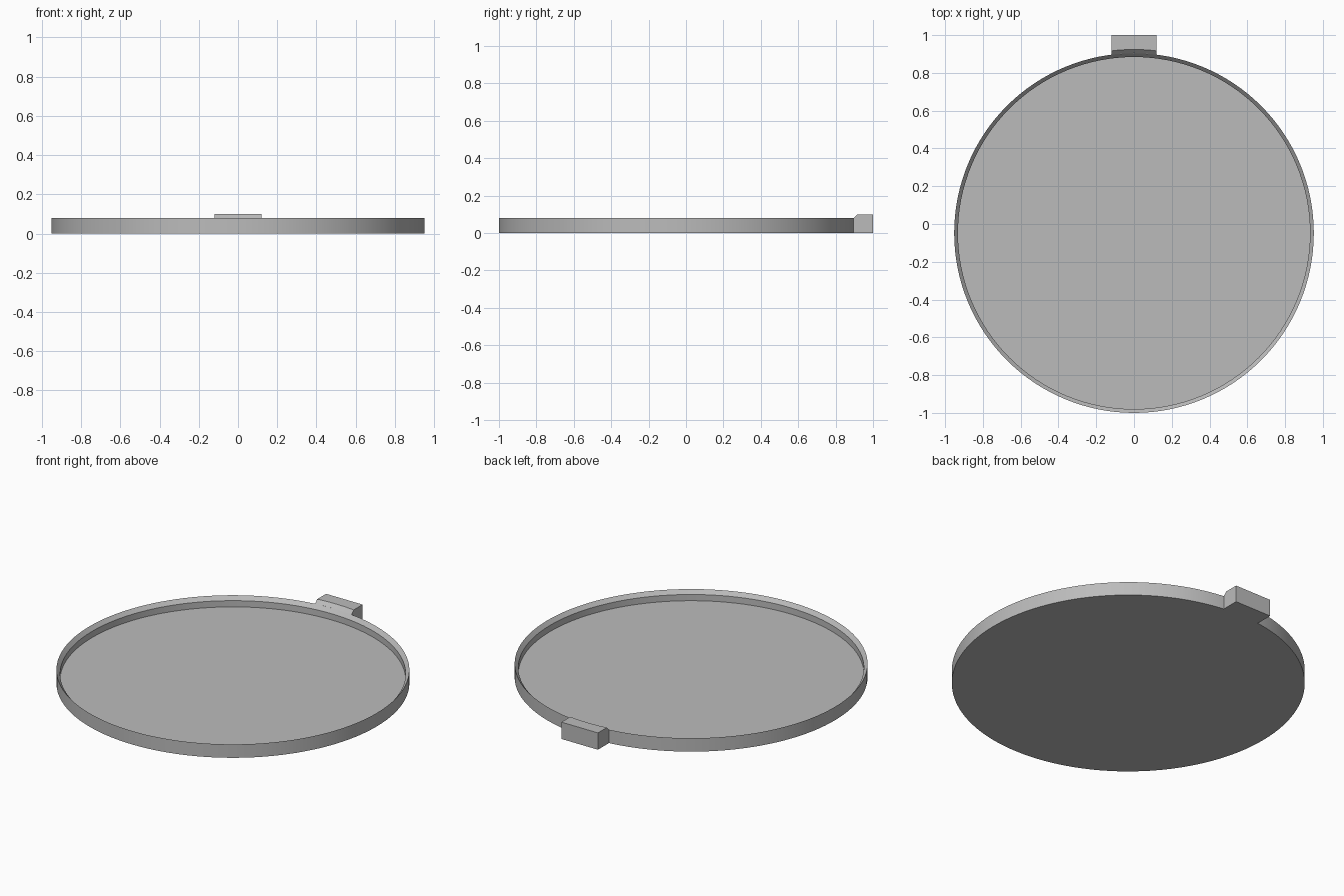
import bpy, bmesh, math

if "Cube" in bpy.data.objects:
    bpy.data.objects.remove(bpy.data.objects["Cube"])

R, CY = 0.952, -0.048      # outer radius and centre of the round tray
RIM, TOP, FLOOR = 0.02, 0.08, 0.02
SIDES = 128

grey = bpy.data.materials.new("plain grey")
grey.diffuse_color = (0.5, 0.5, 0.5, 1)
grey.use_nodes = True
grey.node_tree.nodes["Principled BSDF"].inputs["Base Color"].default_value = grey.diffuse_color


def finish(name, bm):
    bmesh.ops.remove_doubles(bm, verts=bm.verts, dist=1e-5)
    bmesh.ops.recalc_face_normals(bm, faces=bm.faces)
    mesh = bpy.data.meshes.new(name)
    bm.to_mesh(mesh)
    bm.free()
    mesh.materials.append(grey)
    ob = bpy.data.objects.new(name, mesh)
    bpy.context.collection.objects.link(ob)
    bpy.ops.object.select_all(action='DESELECT')
    ob.select_set(True)
    bpy.context.view_layer.objects.active = ob
    bpy.ops.object.shade_smooth_by_angle(angle=math.radians(30))
    return ob


# Round tray: outer wall, bevelled lip, short inner wall, recessed floor
bm = bmesh.new()
profile = [(R, 0), (R, TOP), (R - RIM, TOP - 0.023), (R - RIM, FLOOR)]
rings = []
for r, z in profile:
    rings.append([bm.verts.new((r * math.cos(a), CY + r * math.sin(a), z))
                  for a in (2 * math.pi * i / SIDES for i in range(SIDES))])
for lower, upper in zip(rings, rings[1:]):
    for i in range(SIDES):
        j = (i + 1) % SIDES
        bm.faces.new((lower[i], lower[j], upper[j], upper[i]))
bm.faces.new(rings[0])      # underside
bm.faces.new(rings[-1])     # floor
finish("tray", bm)

# Tab at the back: follows the round wall, its lip continuing the bevel upward
bm = bmesh.new()
HALF, STEPS = 0.12, 12
columns = []
for i in range(STEPS + 1):
    x = HALF * (2 * i / STEPS - 1)
    wall = CY + math.sqrt(R ** 2 - x ** 2)
    lip = CY + math.sqrt((R + 0.02) ** 2 - x ** 2)
    section = [(wall, 0), (wall, TOP), (lip, 0.1), (1, 0.1), (1, 0)]
    columns.append([bm.verts.new((x, y, z)) for y, z in section])
for a, b in zip(columns, columns[1:]):
    for k in range(5):
        m = (k + 1) % 5
        bm.faces.new((a[k], a[m], b[m], b[k]))
bm.faces.new(columns[0])
bm.faces.new(columns[-1])
finish("back_tab", bm)
